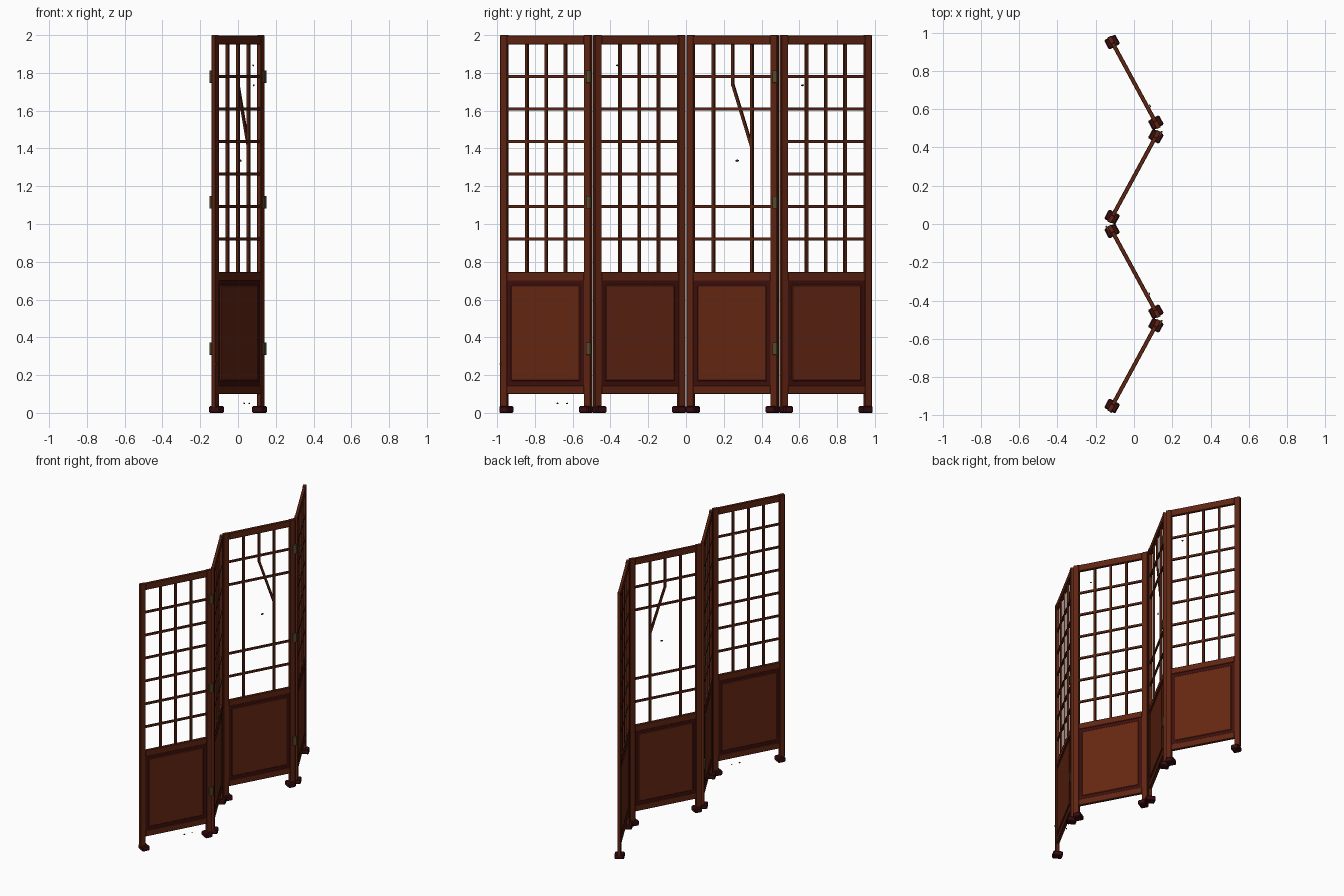
import bpy, bmesh, math, random
from mathutils import Matrix, Vector

random.seed(4)
cube = bpy.data.objects.get("Cube")
if cube:
    bpy.data.objects.remove(cube, do_unlink=True)


def material(name, color):
    m = bpy.data.materials.new(name)
    m.use_nodes = True
    m.diffuse_color = (*color, 1)
    bsdf = m.node_tree.nodes["Principled BSDF"]
    bsdf.inputs["Base Color"].default_value = (*color, 1)
    bsdf.inputs["Roughness"].default_value = 0.7
    return m


frame_wood = material("frame wood", (0.115, 0.018, 0.006))
field_wood = material("panel wood", (0.13, 0.02, 0.006))
lattice_wood = material("lattice wood", (0.095, 0.017, 0.006))
molding_wood = material("dark red molding", (0.048, 0.005, 0.004))
foot_wood = material("dark foot wood", (0.042, 0.004, 0.005))
brass = material("aged brass", (0.10, 0.068, 0.026))
chip_color = material("dull chips", (0.06, 0.035, 0.015))


def finish(name, bm, mat, matrix, bevel=0):
    mesh = bpy.data.meshes.new(name)
    bm.to_mesh(mesh)
    bm.free()
    mesh.materials.append(mat)
    ob = bpy.data.objects.new(name, mesh)
    bpy.context.collection.objects.link(ob)
    ob.matrix_world = matrix
    if bevel:
        mod = ob.modifiers.new("Bevel", "BEVEL")
        mod.width = bevel
        mod.segments = 1
    return ob


def add_box(bm, center, size, tilt=0):
    m = (Matrix.Translation(center) @ Matrix.Rotation(tilt, 4, "Y")
         @ Matrix.Diagonal((*size, 1)))
    bmesh.ops.create_cube(bm, size=1, matrix=m)


def boxes(name, mat, matrix, parts, bevel=0):
    bm = bmesh.new()
    for part in parts:
        add_box(bm, *part)
    return finish(name, bm, mat, matrix, bevel)


def span(u, z0, z1, width, depth, v=0):
    """Box centred on u, reaching from z0 to z1."""
    return (u, v, (z0 + z1) / 2), (width, depth, z1 - z0)


FOLD = math.radians(28.5)
POST_U = 0.252
INNER = 2 * (POST_U - 0.02)
BAR = 0.015
CENTERS = (-0.74, -0.2475, 0.2475, 0.74)
ROWS = [0.92 + 0.172 * i for i in range(6)]
BROKEN = 2

for i, cy in enumerate(CENTERS):
    side = -1 if i % 2 == 0 else 1
    turn = math.pi / 2 + side * FOLD
    M = Matrix.Translation((0, cy, 0)) @ Matrix.Rotation(turn, 4, "Z")
    tag = f"_{i + 1}"

    # Frame: posts and three rails
    boxes("posts" + tag, frame_wood, M,
          [span(s * POST_U, 0.03, 2, 0.04, 0.024) for s in (-1, 1)], 0.002)
    boxes("rails" + tag, frame_wood, M,
          [span(0, a, b, INNER, 0.021)
           for a, b in ((0.1, 0.145), (0.7, 0.745), (1.95, 1.998))], 0.002)

    # Feet
    boxes("feet" + tag, foot_wood, M,
          [span(s * (POST_U - 0.012), 0, 0.036, 0.056, 0.066) for s in (-1, 1)], 0.006)

    # Lower panel: dark molding around a raised field
    boxes("panel_molding" + tag, molding_wood, M, [span(0, 0.14, 0.705, INNER, 0.012)])
    boxes("panel_field" + tag, field_wood, M,
          [span(0, 0.165, 0.68, INNER - 0.04, 0.02)], 0.008)

    # Lattice, with one damaged panel
    broken = i == BROKEN
    uprights = [span(u, 0.74, 1.955, BAR, 0.014) for u in (-0.116, 0.116)]
    uprights.append(span(0, 1.73 if broken else 0.74, 1.955, BAR, 0.014))
    boxes("lattice_uprights" + tag, lattice_wood, M, uprights)
    rows = [z for k, z in enumerate(ROWS) if not (broken and k in (2, 3))]
    boxes("lattice_bars" + tag, lattice_wood, M,
          [((0, 0, z), (INNER, 0.012, BAR)) for z in rows])
    if broken:
        top, end = Vector((0, 0, 1.74)), Vector((0.114, 0, 1.41))
        d = end - top
        boxes("snapped_upright", lattice_wood, M,
              [((top + end) / 2, (BAR, 0.012, d.length), math.atan2(-d.x, -d.z) + math.pi
                if d.z > 0 else math.atan2(d.x, d.z))])

    # Hinges on the outside of each fold
    if i < 3:
        heights = (0.34, 1.115, 1.78)
        boxes("hinge_leaves" + tag, brass, M,
              [((0.261, side * 0.015, z), (0.024, 0.01, 0.066)) for z in heights], 0.001)
        bm = bmesh.new()
        for z in heights:
            bmesh.ops.create_cone(bm, cap_ends=True, segments=10, radius1=0.005,
                                  radius2=0.005, depth=0.066,
                                  matrix=Matrix.Translation((0.275, side * 0.016, z)))
        finish("hinge_pins" + tag, bm, brass, M)


# Small loose chips: panel index, place along panel, offset, height, size
CHIPS = ((0, 0.068, 0, 0.05, 0.009), (0, 0.125, 0, 0.05, 0.007),
         (1, -0.14, -0.015, 1.84, 0.009), (3, -0.148, -0.015, 1.735, 0.01),
         (2, 0.026, 0, 1.335, 0.013), (0, -0.265, -0.012, 0.26, 0.012))
for n, (i, u, v, z, size) in enumerate(CHIPS):
    turn = math.pi / 2 + (-1 if i % 2 == 0 else 1) * FOLD
    M = Matrix.Translation((0, CENTERS[i], 0)) @ Matrix.Rotation(turn, 4, "Z")
    bm = bmesh.new()
    bmesh.ops.create_icosphere(bm, subdivisions=1, radius=size)
    for vert in bm.verts:
        vert.co *= random.uniform(0.75, 1.1)
        vert.co.y *= 0.4
        vert.co.z *= 0.6
        vert.co += Vector((u, v, z))
    finish(f"chip_{n + 1}", bm, chip_color, M)
